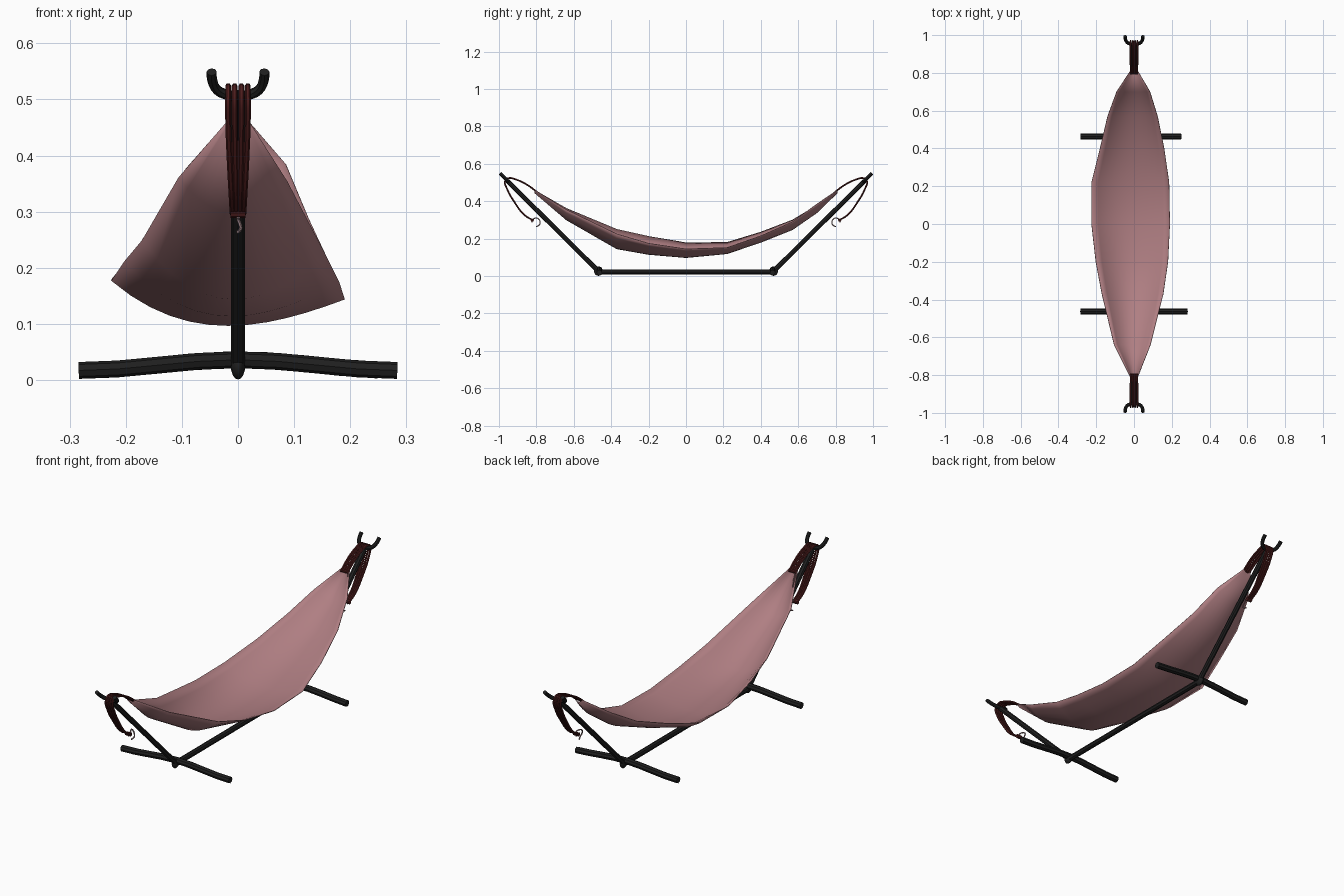
import bpy, bmesh, math

if "Cube" in bpy.data.objects:
    bpy.data.objects.remove(bpy.data.objects["Cube"])


def material(name, rgb):
    m = bpy.data.materials.new(name)
    m.diffuse_color = (*rgb, 1)
    m.use_nodes = True
    m.node_tree.nodes["Principled BSDF"].inputs["Base Color"].default_value = m.diffuse_color
    return m


BLACK = material("black metal", (0.014, 0.014, 0.014))
ROPE = material("dark red rope", (0.075, 0.012, 0.012))
CLOTH = material("dusty pink cloth", (0.43, 0.21, 0.225))
CLIP = material("grey pink clip", (0.30, 0.20, 0.21))


def finish(ob, mat, angle=40):
    bpy.ops.object.select_all(action='DESELECT')
    ob.select_set(True)
    bpy.context.view_layer.objects.active = ob
    if ob.type == 'CURVE':
        bpy.ops.object.convert(target='MESH')
        ob = bpy.context.object
    ob.data.materials.clear()
    ob.data.materials.append(mat)
    bpy.ops.object.shade_smooth_by_angle(angle=math.radians(angle))
    return ob


def tube(name, pts, r, mat, res=2, smooth=True, cyclic=False):
    cu = bpy.data.curves.new(name, 'CURVE')
    cu.dimensions = '3D'
    cu.bevel_depth = r
    cu.bevel_resolution = res
    cu.use_fill_caps = True
    cu.resolution_u = 4
    if smooth:
        sp = cu.splines.new('BEZIER')
        sp.bezier_points.add(len(pts) - 1)
        for b, p in zip(sp.bezier_points, pts):
            b.co = p
            b.handle_left_type = b.handle_right_type = 'AUTO'
    else:
        sp = cu.splines.new('POLY')
        sp.points.add(len(pts) - 1)
        for b, p in zip(sp.points, pts):
            b.co = (*p, 1)
    sp.use_cyclic_u = cyclic
    ob = bpy.data.objects.new(name, cu)
    bpy.context.collection.objects.link(ob)
    return finish(ob, mat)


# long floor tube
tube("floor_tube", [(0, -0.465, 0.022), (0, 0.465, 0.022)], 0.013, BLACK, smooth=False)

for s, side in ((-1, "front"), (1, "back")):
    # bowed cross foot
    right = 0.284 if s < 0 else 0.25
    foot = []
    for i in range(9):
        x = -0.284 + (right + 0.284) * i / 8
        foot.append((x, s * 0.463, 0.0265 + 0.0095 * math.cos(math.pi * x / 0.284)))
    tube(side + "_foot", foot, 0.015, BLACK, smooth=False)

    # joint between floor tube and arm
    bpy.ops.mesh.primitive_uv_sphere_add(segments=12, ring_count=8, radius=1,
                                         location=(0, s * 0.468, 0.026))
    joint = bpy.context.object
    joint.name = side + "_joint"
    joint.scale = (0.013, 0.024, 0.025)
    finish(joint, BLACK)

    # sloping arm and forked hook
    tube(side + "_arm", [(0, s * 0.462, 0.02), (0, s * 0.955, 0.508)], 0.0125, BLACK, smooth=False)
    half = [(0.047, 0.994, 0.549), (0.046, 0.980, 0.535), (0.038, 0.963, 0.518), (0.022, 0.954, 0.509)]
    hook = [(-x, s * y, z) for x, y, z in half] + [(0, s * 0.951, 0.506)]
    hook += [(x, s * y, z) for x, y, z in reversed(half)]
    tube(side + "_hook", hook, 0.009, BLACK)

    # rope strands: over the hook, then hanging beneath the arm
    path = [(0.795, 0.448, 0.9), (0.85, 0.488, 1), (0.91, 0.516, 1), (0.95, 0.523, 1),
            (0.967, 0.509, 1), (0.955, 0.462, 1), (0.915, 0.392, 0.85),
            (0.865, 0.327, 0.65), (0.815, 0.296, 0.55)]
    for k, x in enumerate((-0.0175, -0.006, 0.006, 0.0175)):
        pts = [(x * w, s * y, z) for y, z, w in path]
        tube(f"{side}_rope_{k + 1}", pts, 0.0052, ROPE, res=1)
    # wrap binding the hanging strands
    tube(side + "_rope_end", [(-0.013, s * 0.822, 0.298), (0.013, s * 0.822, 0.298)],
         0.009, ROPE, smooth=False)

    # small clip at the rope end
    ring = [(0.005 * math.sin(a * 2), s * (0.802 + 0.022 * math.cos(a)), 0.287 + 0.023 * math.sin(a))
            for a in (i * math.pi / 4 for i in range(7))]
    tube(side + "_clip", ring, 0.003, CLIP, res=1)

# cloth: y, left rim x and z, bottom z, right rim x and z
rows = [
    (-0.81, -0.020, 0.460, 0.445, 0.020, 0.460),
    (-0.64, -0.105, 0.362, 0.300, 0.087, 0.355),
    (-0.37, -0.170, 0.250, 0.145, 0.155, 0.225),
    (-0.20, -0.202, 0.212, 0.115, 0.180, 0.175),
    (0.00, -0.225, 0.178, 0.098, 0.190, 0.145),
    (0.22, -0.225, 0.180, 0.119, 0.186, 0.152),
    (0.40, -0.180, 0.235, 0.180, 0.160, 0.215),
    (0.57, -0.140, 0.300, 0.248, 0.125, 0.290),
    (0.70, -0.092, 0.378, 0.338, 0.085, 0.385),
    (0.81, -0.020, 0.460, 0.445, 0.020, 0.460),
]
N = 12
bm = bmesh.new()
grid = []
for y, xl, zl, zb, xr, zr in rows:
    line = []
    for j in range(N + 1):
        t = j / N
        u = 2 * t - 1
        z = zb * (1 - u * u) + (zl + (zr - zl) * t) * u * u
        line.append(bm.verts.new((xl + (xr - xl) * t, y, z)))
    grid.append(line)
for a, b in zip(grid, grid[1:]):
    for j in range(N):
        bm.faces.new((a[j], a[j + 1], b[j + 1], b[j]))
me = bpy.data.meshes.new("cloth_bed")
bm.to_mesh(me)
bm.free()
cloth = bpy.data.objects.new("cloth_bed", me)
bpy.context.collection.objects.link(cloth)
finish(cloth, CLOTH, 60)
solid = cloth.modifiers.new("thickness", 'SOLIDIFY')
solid.thickness = 0.003
solid.offset = 0
